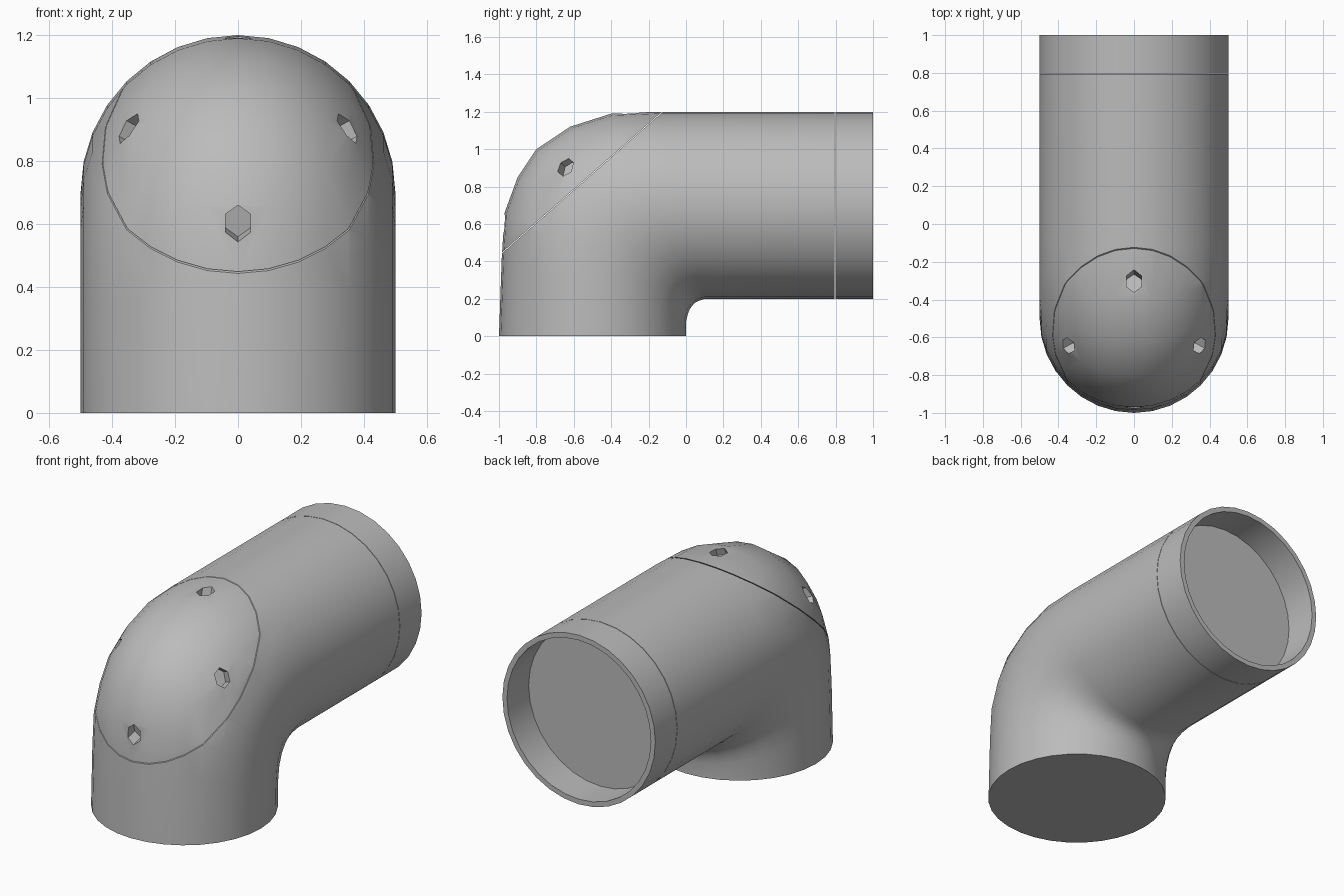
import bpy, bmesh, math
from mathutils import Vector

cube = bpy.data.objects.get("Cube")
if cube:
    bpy.data.objects.remove(cube)

grey = bpy.data.materials.new("plain grey")
grey.use_nodes = True
GREY = (0.5, 0.5, 0.5, 1)
grey.diffuse_color = GREY
grey.node_tree.nodes["Principled BSDF"].inputs["Base Color"].default_value = GREY

SIDES = 32
RADIUS = 0.5


def make_object(name, bm):
    bmesh.ops.recalc_face_normals(bm, faces=bm.faces[:])
    mesh = bpy.data.meshes.new(name)
    bm.to_mesh(mesh)
    bm.free()
    mesh.materials.append(grey)
    obj = bpy.data.objects.new(name, mesh)
    bpy.context.collection.objects.link(obj)
    return obj


def shade(obj):
    bpy.ops.object.select_all(action='DESELECT')
    obj.select_set(True)
    bpy.context.view_layer.objects.active = obj
    bpy.ops.object.shade_smooth_by_angle(angle=math.radians(35))


def ring(bm, inner, outer, half_width=RADIUS):
    """Ellipse spanning two points of the side profile (y, z)."""
    a, b = Vector((0, *inner)), Vector((0, *outer))
    mid, half = (a + b) / 2, (b - a) / 2
    side = Vector((half_width, 0, 0))
    angles = [2 * math.pi * i / SIDES for i in range(SIDES)]
    return [bm.verts.new(mid + half * math.cos(t) + side * math.sin(t)) for t in angles]


def bridge(bm, a, b):
    for i in range(SIDES):
        j = (i + 1) % SIDES
        bm.faces.new((a[i], a[j], b[j], b[i]))


# Elbow sections: inside of the bend, outside of the bend
SECTIONS = [
    ((0, 0), (-1, 0)),
    ((0, 0.08), (-0.985, 0.42)),
    ((0.01, 0.12), (-0.97, 0.66)),
    ((0.02, 0.145), (-0.9, 0.85)),
    ((0.035, 0.165), (-0.8, 1.0)),
    ((0.05, 0.18), (-0.62, 1.12)),
    ((0.07, 0.19), (-0.4, 1.19)),
    ((0.1, 0.2), (-0.15, 1.2)),
    ((0.795, 0.2), (0.795, 1.2)),
]
SEAM_POINT = Vector((0, -0.99, 0.44))
SEAM_NORMAL = Vector((0, -0.88, 1)).normalized()


def elbow_part(name, keep_cap):
    bm = bmesh.new()
    rings = [ring(bm, *s) for s in SECTIONS]
    for a, b in zip(rings, rings[1:]):
        bridge(bm, a, b)
    bm.faces.new(rings[0])
    bm.faces.new(rings[-1])
    # Slice along the slanted seam and close the cut, leaving a hairline gap
    gap = 0.002 if keep_cap else -0.002
    cut = bmesh.ops.bisect_plane(
        bm, geom=bm.verts[:] + bm.edges[:] + bm.faces[:],
        plane_co=SEAM_POINT + SEAM_NORMAL * gap, plane_no=SEAM_NORMAL,
        clear_inner=keep_cap, clear_outer=not keep_cap)
    edges = [e for e in cut["geom_cut"] if isinstance(e, bmesh.types.BMEdge)]
    bmesh.ops.holes_fill(bm, edges=edges, sides=0)
    return make_object(name, bm)


pipe = elbow_part("elbow_pipe", False)
cap = elbow_part("bend_cap", True)

# Four six-sided sockets sunk into the cap
core = Vector((0, -0.45, 0.72))
targets = [(0, -0.98, 0.6), (0, -0.3, 1.2), (0.36, -0.65, 0.91), (-0.36, -0.65, 0.91)]
bpy.context.view_layer.update()
bm = bmesh.new()
for target in targets:
    out = (Vector(target) - core).normalized()
    hit, spot, _, _ = cap.ray_cast(core + out * 2, -out)
    turn = out.to_track_quat('Z', 'Y').to_matrix().to_4x4()
    made = bmesh.ops.create_cone(bm, cap_ends=True, segments=6, radius1=0.045,
                                 radius2=0.045, depth=0.12)
    for v in made["verts"]:
        v.co.y *= 1.25
        v.co = turn @ v.co + (spot if hit else Vector(target))
cutter = make_object("socket_cutter", bm)
cutter.hide_render = True
mod = cap.modifiers.new("sockets", 'BOOLEAN')
mod.operation = 'DIFFERENCE'
mod.solver = 'EXACT'
mod.object = cutter
bpy.context.view_layer.objects.active = cap
bpy.ops.object.modifier_apply(modifier=mod.name)
bpy.data.objects.remove(cutter)

# Open collar around the recessed end disc
bm = bmesh.new()
WALL = 0.03
loops = []
for y, inset in ((0.798, 0), (1, 0), (1, WALL), (0.798, WALL)):
    loops.append(ring(bm, (y, 0.2 + inset), (y, 1.2 - inset), RADIUS - inset))
for a, b in zip(loops, loops[1:] + loops[:1]):
    bridge(bm, a, b)
collar = make_object("end_collar", bm)

for part in (pipe, cap, collar):
    shade(part)
